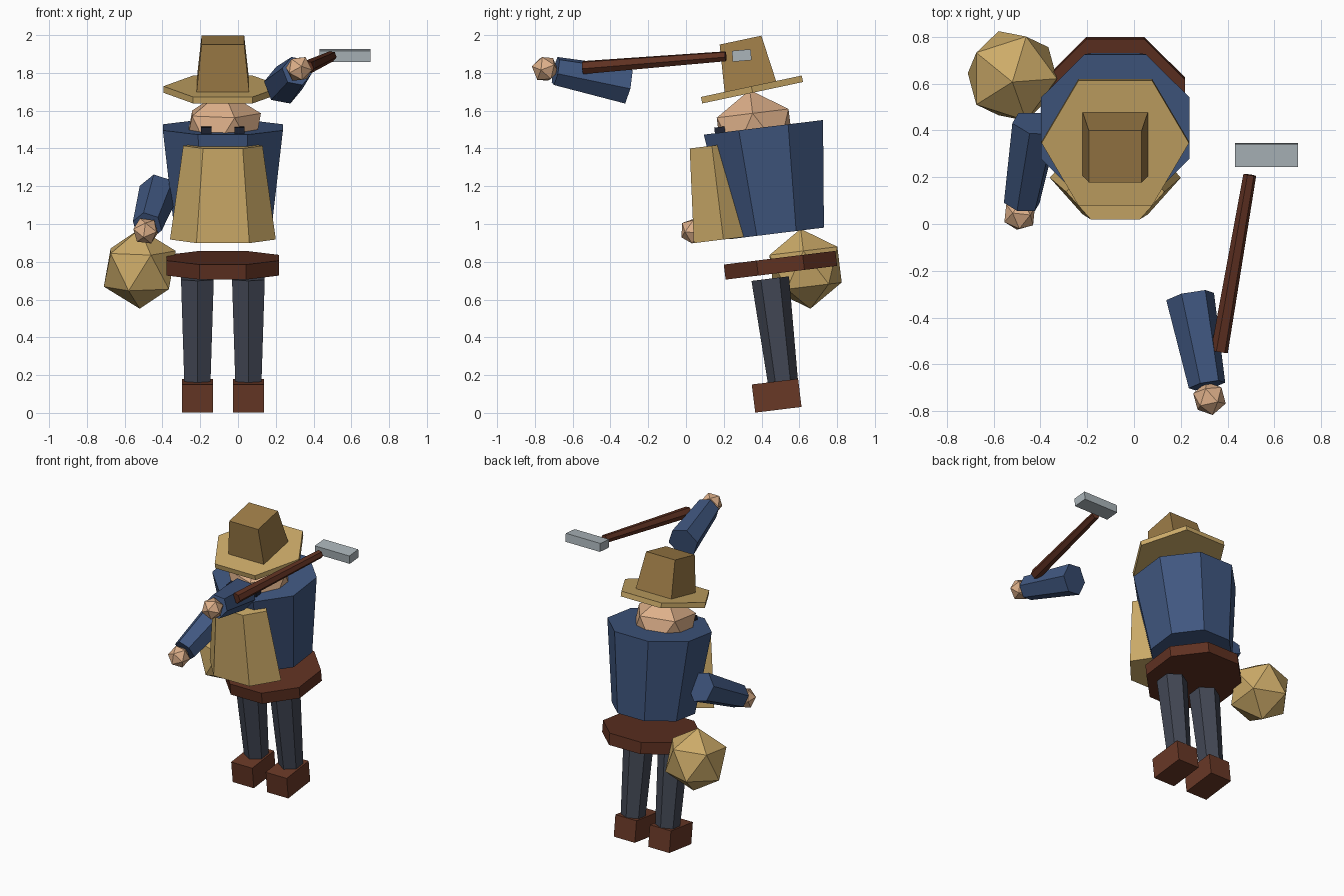
import bpy, bmesh, math
from mathutils import Vector, Matrix

if "Cube" in bpy.data.objects:
    bpy.data.objects.remove(bpy.data.objects["Cube"], do_unlink=True)


def linear(c):
    return c / 12.92 if c <= 0.04045 else ((c + 0.055) / 1.055) ** 2.4


def material(name, *rgb):
    m = bpy.data.materials.new(name)
    m.use_nodes = True
    color = [linear(c) for c in rgb] + [1]
    m.diffuse_color = color
    m.node_tree.nodes["Principled BSDF"].inputs["Base Color"].default_value = color
    return m


GOLD = material("straw_gold", 0.80, 0.67, 0.41)
TAN = material("felt_tan", 0.62, 0.49, 0.28)
BLUE = material("coat_blue", 0.25, 0.34, 0.50)
GREY = material("trouser_grey", 0.26, 0.28, 0.33)
BOOT = material("boot_brown", 0.41, 0.22, 0.15)
DARK = material("dark_brown", 0.37, 0.19, 0.13)
SKIN = material("skin", 0.87, 0.69, 0.54)
STEEL = material("steel", 0.67, 0.71, 0.73)
INK = material("eye_dark", 0.12, 0.14, 0.20)

CX = -0.08                  # body centre line
LEAN = math.radians(7)      # forward lean of the body
HAT_LEAN = math.radians(12)


def finish(name, bm, matrix, mat):
    bmesh.ops.recalc_face_normals(bm, faces=bm.faces)
    bm.transform(matrix)
    mesh = bpy.data.meshes.new(name)
    bm.to_mesh(mesh)
    bm.free()
    mesh.materials.append(mat)
    ob = bpy.data.objects.new(name, mesh)
    bpy.context.collection.objects.link(ob)
    return ob


def aim(direction):
    return Vector((0, 0, 1)).rotation_difference(direction).to_matrix().to_4x4()


def frustum(name, a, b, ra, rb, sides, mat, turn=0, flat=1):
    """Tapered prism from a to b; flat squashes its local y."""
    a, b = Vector(a), Vector(b)
    bm = bmesh.new()
    rings = []
    for r, z in ((ra, 0), (rb, (b - a).length)):
        ring = []
        for i in range(sides):
            t = math.radians(turn) + math.tau * i / sides
            ring.append(bm.verts.new((r * math.cos(t), r * math.sin(t) * flat, z)))
        rings.append(ring)
        bm.faces.new(ring)
    low, high = rings
    for i in range(sides):
        j = (i + 1) % sides
        bm.faces.new((low[i], low[j], high[j], high[i]))
    return finish(name, bm, Matrix.Translation(a) @ aim(b - a), mat)


def leaning(name, base, height, ra, rb, sides, mat, turn=0, flat=1, lean=LEAN):
    """Frustum that rises from its base along the forward lean."""
    base = Vector(base)
    top = base + Vector((0, -math.sin(lean), math.cos(lean))) * height
    return frustum(name, base, top, ra, rb, sides, mat, turn, flat)


def box(name, center, size, mat, lean=LEAN):
    bm = bmesh.new()
    bmesh.ops.create_cube(bm, size=1)
    matrix = (Matrix.Translation(center) @ Matrix.Rotation(lean, 4, "X")
              @ Matrix.Diagonal((*size, 1)))
    return finish(name, bm, matrix, mat)


def ball(name, center, radius, mat, rotation=None):
    bm = bmesh.new()
    bmesh.ops.create_icosphere(bm, subdivisions=1, radius=radius)
    rotation = rotation or Matrix.Rotation(LEAN, 4, "X")
    return finish(name, bm, Matrix.Translation(center) @ rotation, mat)


# Legs, boots and eyes, one per side
for side, s in (("left", 1), ("right", -1)):
    x = CX + s * 0.135
    box(f"{side}_boot", (x, 0.48, 0.091), (0.165, 0.247, 0.15), BOOT)
    leaning(f"{side}_leg", (x, 0.513, 0.165), 0.55, 0.08, 0.10, 6, GREY, turn=90)
    box(f"{side}_eye", (CX + s * 0.088, 0.18, 1.486), (0.055, 0.055, 0.055), INK)

# Body
leaning("belt", (CX, 0.505, 0.742), 0.08, 0.322, 0.322, 8, DARK, turn=22.5)
leaning("torso", (CX, 0.479, 0.95), 0.566, 0.274, 0.344, 8, BLUE, turn=22.5)
leaning("apron", (CX, 0.198, 0.918), 0.5, 0.28, 0.21, 6, GOLD, flat=0.65)
ball("head", (CX, 0.365, 1.486), 0.225, SKIN)

# Hat
leaning("hat_brim", (CX, 0.353, 1.695), 0.035, 0.315, 0.315, 6, GOLD, lean=HAT_LEAN)
leaning("hat_crown", (CX, 0.342, 1.722), 0.257, 0.14 * math.sqrt(2),
        0.113 * math.sqrt(2), 4, TAN, turn=45, lean=HAT_LEAN)

# Arms with hands
arms = (
    ("left", (0.24, -0.31, 1.735), (0.312, -0.69, 1.81), 0),
    ("right", (-0.42, 0.43, 1.17), (-0.48, 0.09, 0.99), 90),
)
for side, upper, wrist, turn in arms:
    frustum(f"{side}_arm", upper, wrist, 0.105, 0.08, 6, BLUE, turn)
    along = (Vector(wrist) - Vector(upper)).normalized()
    ball(f"{side}_hand", Vector(wrist) + along * 0.058, 0.073, SKIN, aim(along))

# Sack and hammer
ball("sack", (-0.52, 0.633, 0.763), 0.213, GOLD)
frustum("hammer_handle", (0.365, -0.545, 1.828), (0.495, 0.21, 1.888),
        0.037, 0.028, 6, DARK)
box("hammer_head", (0.567, 0.295, 1.892), (0.27, 0.1, 0.058), STEEL,
    lean=math.radians(5))
